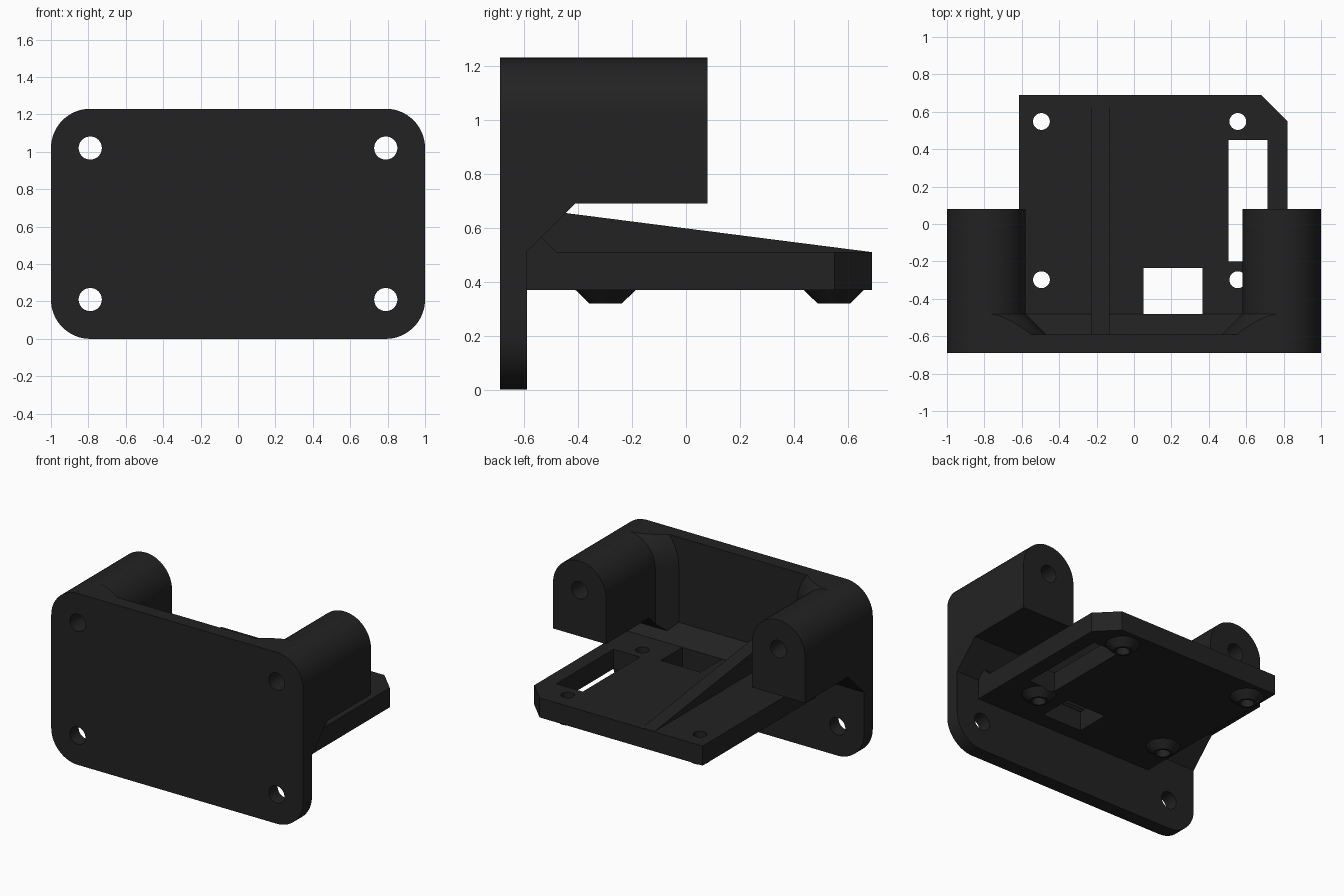
import bpy, bmesh
from math import sin, cos, pi, radians
from mathutils import Vector

if "Cube" in bpy.data.objects:
    bpy.data.objects.remove(bpy.data.objects["Cube"])

FRONT, PLATE_BACK, TRAY_BACK, POST_BACK = -0.69, -0.59, 0.69, 0.08
CX, RAD, ZLOW, ZHIGH, TOP = 0.79, 0.21, 0.21, 1.02, 1.23


def finish(name, bm):
    bmesh.ops.recalc_face_normals(bm, faces=bm.faces)
    me = bpy.data.meshes.new(name)
    bm.to_mesh(me)
    bm.free()
    ob = bpy.data.objects.new(name, me)
    bpy.context.collection.objects.link(ob)
    return ob


def loft(name, ring_a, ring_b, clip_top=None):
    bm = bmesh.new()
    a = [bm.verts.new(p) for p in ring_a]
    b = [bm.verts.new(p) for p in ring_b]
    bm.faces.new(a)
    bm.faces.new(b)
    n = len(a)
    for i in range(n):
        bm.faces.new((a[i], a[(i + 1) % n], b[(i + 1) % n], b[i]))
    if clip_top is not None:
        bmesh.ops.bisect_plane(bm, geom=bm.verts[:] + bm.edges[:] + bm.faces[:], dist=1e-5,
                               plane_co=(0, 0, clip_top), plane_no=(0, 0, 1), clear_outer=True)
        bmesh.ops.holes_fill(bm, edges=[e for e in bm.edges if e.is_boundary])
    return finish(name, bm)


def prism(name, pts, axis, lo, hi):
    place = {'x': lambda p, t: (t, p[0], p[1]),
             'y': lambda p, t: (p[0], t, p[1]),
             'z': lambda p, t: (p[0], p[1], t)}[axis]
    return loft(name, [place(p, lo) for p in pts], [place(p, hi) for p in pts])


def arc(cx, cz, r, a0, a1, n=16):
    return [(cx + r * cos(radians(a0 + (a1 - a0) * i / n)),
             cz + r * sin(radians(a0 + (a1 - a0) * i / n))) for i in range(n + 1)]


def rect(x0, x1, y0, y1):
    return [(x0, y0), (x1, y0), (x1, y1), (x0, y1)]


def circle(cx, cy, r, n=40):
    return arc(cx, cy, r, 0, 360, n)[:-1]


def combine(base, tool, op):
    mod = base.modifiers.new("join", 'BOOLEAN')
    mod.operation, mod.solver, mod.object = op, 'EXACT', tool
    bpy.context.view_layer.objects.active = base
    bpy.ops.object.modifier_apply(modifier=mod.name)
    bpy.data.objects.remove(tool, do_unlink=True)


# Rounded mounting plate
bracket = prism("mounting_bracket",
                arc(CX, ZHIGH, RAD, 0, 90) + arc(-CX, ZHIGH, RAD, 90, 180)
                + arc(-CX, ZLOW, RAD, 180, 270) + arc(CX, ZLOW, RAD, 270, 360),
                'y', FRONT, PLATE_BACK)
parts = []

# Tray with one cut corner, chamfered root and tapered rib
parts.append(prism("tray", [(-0.615, PLATE_BACK), (0.82, PLATE_BACK), (0.82, 0.55),
                            (0.68, TRAY_BACK), (-0.615, TRAY_BACK)], 'z', 0.37, 0.51))
parts.append(prism("tray_root", [(PLATE_BACK, 0.45), (-0.48, 0.45), (-0.48, 0.51),
                                 (PLATE_BACK, 0.62)], 'x', -0.615, 0.82))
parts.append(prism("tray_rib", [(PLATE_BACK, 0.45), (0.66, 0.45), (0.68, 0.511),
                                (PLATE_BACK, 0.673)], 'x', -0.23, -0.13))

# Round-topped posts with a gusset below and a flare on the inner side
for s in (-1, 1):
    profile = arc(CX, ZHIGH, RAD, 0, 180, 32) + [(CX - RAD, 0.69), (CX + RAD, 0.69)]
    parts.append(prism("post", [(s * x, z) for x, z in profile], 'y', PLATE_BACK, POST_BACK))
    parts.append(prism("gusset", [(PLATE_BACK, 0.51), (-0.41, 0.69), (PLATE_BACK, 0.69)],
                       'x', *sorted((s * (CX - RAD), s))))
    rings = []
    for y, r, low in ((PLATE_BACK, RAD + 0.11, 0.51), (-0.48, RAD, 0.62)):
        pts = arc(CX, ZHIGH, r, 90, 180) + [(CX - r, low), (CX, low)]
        rings.append([(s * x, y, z) for x, z in pts])
    parts.append(loft("flare", *rings, clip_top=TOP))

# Tapered bosses under the tray
screws = [(x, y) for x in (-0.495, 0.555) for y in (-0.298, 0.548)]
for x, y in screws:
    parts.append(loft("boss", [(*p, 0.37) for p in circle(x, y, 0.112)],
                      [(*p, 0.32) for p in circle(x, y, 0.061)]))

for p in parts:
    combine(bracket, p, 'UNION')

# Bolt holes, screw holes and tray openings
cutters = [prism("bolt_hole", circle(x, z, 0.062), 'y', -1, 1)
           for x in (-CX, CX) for z in (ZLOW, ZHIGH)]
cutters += [prism("screw_hole", circle(x, y, 0.045), 'z', 0.2, 0.6) for x, y in screws]
cutters.append(prism("slot", rect(0.505, 0.715, -0.2, 0.45), 'z', 0.3, 0.6))
cutters.append(prism("window", rect(0.05, 0.365, -0.48, -0.235), 'z', 0.3, 0.6))
for c in cutters:
    combine(bracket, c, 'DIFFERENCE')

# Dark plastic finish
mat = bpy.data.materials.new("dark_plastic")
mat.diffuse_color = (0.016, 0.016, 0.016, 1)
mat.use_nodes = True
mat.node_tree.nodes["Principled BSDF"].inputs["Base Color"].default_value = mat.diffuse_color
bracket.data.materials.clear()
bracket.data.materials.append(mat)
bpy.ops.object.select_all(action='DESELECT')
bracket.select_set(True)
bpy.context.view_layer.objects.active = bracket
bpy.ops.object.shade_smooth_by_angle(angle=radians(30))
